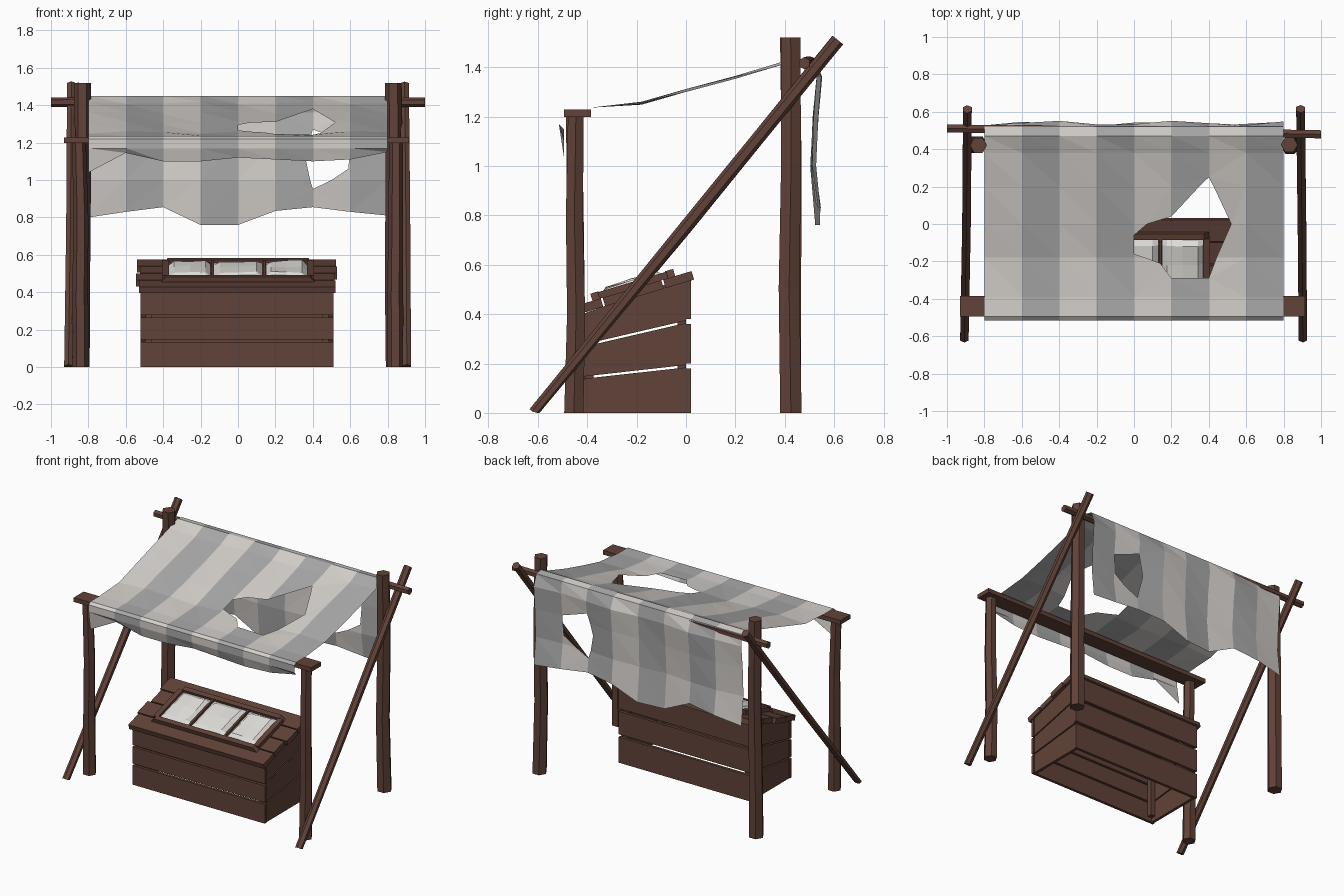
import bpy, bmesh, math, random
from mathutils import Vector, geometry

if "Cube" in bpy.data.objects:
    bpy.data.objects.remove(bpy.data.objects["Cube"])
random.seed(4)


def material(name, rgb):
    m = bpy.data.materials.new(name)
    m.diffuse_color = (*rgb, 1)
    m.use_nodes = True
    m.node_tree.nodes["Principled BSDF"].inputs["Base Color"].default_value = m.diffuse_color
    return m


WOOD = material("wood", (0.12, 0.055, 0.04))
LIGHT = material("cloth_light", (0.66, 0.63, 0.60))
DARK = material("cloth_grey", (0.40, 0.40, 0.40))
WHITE = material("cushion_white", (0.75, 0.74, 0.71))


def finish(name, bm, *mats):
    bmesh.ops.recalc_face_normals(bm, faces=bm.faces)
    me = bpy.data.meshes.new(name)
    bm.to_mesh(me)
    bm.free()
    ob = bpy.data.objects.new(name, me)
    for m in mats:
        me.materials.append(m)
    bpy.context.collection.objects.link(ob)
    return ob


def pole(name, a, b, r0, r1, rings=4, sides=6, wobble=0.006):
    """Rough hewn six-sided pole from a to b."""
    a, b = Vector(a), Vector(b)
    d = (b - a).normalized()
    u = d.cross(Vector((0, 1, 0)) if abs(d.y) < 0.5 else Vector((1, 0, 0))).normalized()
    v = d.cross(u)
    bm = bmesh.new()
    loops = []
    for i in range(rings):
        f = i / (rings - 1)
        c = a.lerp(b, f) + (u * random.uniform(-1, 1) + v * random.uniform(-1, 1)) * wobble
        r = r0 + (r1 - r0) * f
        loop = []
        for k in range(sides):
            t = 2 * math.pi * k / sides
            p = c + u * r * math.cos(t) + v * r * math.sin(t)
            p.z = max(p.z, 0)
            loop.append(bm.verts.new(p))
        loops.append(loop)
    for l0, l1 in zip(loops, loops[1:]):
        for k in range(sides):
            n = (k + 1) % sides
            bm.faces.new((l0[k], l0[n], l1[n], l1[k]))
    bm.faces.new(loops[0])
    bm.faces.new(loops[-1])
    return finish(name, bm, WOOD)


def prism(name, yz, x0, x1, inset=0.0):
    """Extrude a side profile across x; inset tapers the ends."""
    bm = bmesh.new()
    n = len(yz)
    l = [bm.verts.new((x0 + (inset if k > 1 else 0), y, z)) for k, (y, z) in enumerate(yz)]
    r = [bm.verts.new((x1 - (inset if k > 1 else 0), y, z)) for k, (y, z) in enumerate(yz)]
    for k in range(n):
        m = (k + 1) % n
        bm.faces.new((l[k], l[m], r[m], r[k]))
    bm.faces.new(l)
    bm.faces.new(r)
    return finish(name, bm, WOOD)


def rect(y0, y1, z0, z1):
    return [(y0, z0), (y1, z0), (y1, z1), (y0, z1)]


# Posts and diagonal braces on both sides
for s, side in ((-1, "left"), (1, "right")):
    pole(f"front_post_{side}", (s * 0.845, -0.45, 0), (s * 0.845, -0.45, 1.2), 0.045, 0.037)
    pole(f"back_post_{side}", (s * 0.84, 0.42, 0), (s * 0.835, 0.425, 1.52), 0.05, 0.045)
    pole(f"brace_{side}", (s * 0.905, -0.615, 0), (s * 0.89, 0.615, 1.51), 0.026, 0.027, 3, 6, 0.003)

# Beams carrying the cloth
pole("back_beam", (-1, 0.51, 1.418), (1, 0.48, 1.418), 0.025, 0.025, 3, 6, 0.002)
prism("front_beam", rect(-0.495, -0.385, 1.198, 1.228), -0.93, 0.915)

# Striped cloth: profile front hem to back hem, with ragged hems and torn holes
PROFILE = [(-0.495, 1.10), (-0.515, 1.17), (-0.515, 1.22), (-0.495, 1.236), (-0.39, 1.236),
           (-0.18, 1.255), (0.0, 1.305), (0.2, 1.36), (0.38, 1.412), (0.47, 1.45),
           (0.52, 1.44), (0.54, 1.36), (0.525, 1.2), (0.515, 1.0), (0.535, 0.82)]
FRONT_HEM = [1.04, 1.145, 1.10, 1.10, 1.12, 1.11, 1.10, 1.11, 1.15]
BACK_HEM = [0.80, 0.83, 0.855, 0.76, 0.76, 0.835, 0.855, 0.83, 0.81]
TOP_HOLE = [(0, -0.06), (0.07, 0), (0.2, 0.04), (0.4, 0.25), (0.52, 0), (0.4, -0.29),
            (0.2, -0.29), (0.14, -0.21), (0, -0.16)]
BACK_HOLE = [(0.4, 0.94), (0.59, 1.06), (0.6, 1.2), (0.4, 1.27), (0.36, 1.12)]
R, C = len(PROFILE), 9


def cloth_point(i, j):
    y, z = PROFILE[i]
    if i == 0:
        z = FRONT_HEM[j]
    elif i == R - 1:
        z = BACK_HEM[j]
    if 4 < i < 9:
        z += 0.007 * math.sin(j * 2.1 + i)
    elif i > 10:
        y += 0.012 * math.sin(j * 1.9 + i * 0.4)
    return Vector((-0.8 + 0.2 * j, y, z))


def cloth_at(c, t):
    j, i = min(int(c), C - 2), min(int(t), R - 2)
    f, g = c - j, t - i
    lo = cloth_point(i, j).lerp(cloth_point(i, j + 1), f)
    hi = cloth_point(i + 1, j).lerp(cloth_point(i + 1, j + 1), f)
    return lo.lerp(hi, g)


def row_of(value, axis, first, last):
    for i in range(first, last):
        a, b = PROFILE[i][axis], PROFILE[i + 1][axis]
        if min(a, b) <= value <= max(a, b):
            return i + (value - a) / (b - a)


def inside(p, poly):
    hit = False
    for a, b in zip(poly, poly[1:] + poly[:1]):
        if (a.y > p.y) != (b.y > p.y) and p.x < a.x + (b.x - a.x) * (p.y - a.y) / (b.y - a.y):
            hit = not hit
    return hit


holes = [[Vector(((x + 0.8) / 0.2, row_of(y, 0, 3, 9))) for x, y in TOP_HOLE],
         [Vector(((x + 0.8) / 0.2, row_of(z, 1, 10, R - 1))) for x, z in BACK_HOLE]]
pts = [Vector((j, i)) for i in range(R) for j in range(C)]
edges = [(i * C + j, i * C + j + 1) for i in range(R) for j in range(C - 1)]
edges += [(i * C + j, i * C + C + j) for i in range(R - 1) for j in range(C)]
for h in holes:
    n = len(pts)
    edges += [(n + k, n + (k + 1) % len(h)) for k in range(len(h))]
    pts += h
vs, _, fs, *_ = geometry.delaunay_2d_cdt(pts, edges, [], 0, 1e-5)
bm = bmesh.new()
bv = [bm.verts.new(cloth_at(v.x, v.y)) for v in vs]
for f in fs:
    mid = sum((vs[k] for k in f), Vector((0, 0))) / len(f)
    if not any(inside(mid, h) for h in holes):
        bm.faces.new([bv[k] for k in f]).material_index = int(mid.x) % 2
bmesh.ops.delete(bm, geom=[v for v in bm.verts if not v.link_faces], context="VERTS")
finish("striped_cloth", bm, LIGHT, DARK)

# Crate: three rows of boards, rising towards the back, open underneath
FY, BY = -0.43, 0.02
for k, (f0, f1, b0, b1) in enumerate([(0, 0.135, 0, 0.18), (0.148, 0.265, 0.2, 0.36),
                                      (0.278, 0.40, 0.38, 0.545)]):
    prism(f"crate_front_board_{k}", rect(FY, FY + 0.02, f0, f1), -0.52, 0.51)
    prism(f"crate_back_board_{k}", rect(BY - 0.02, BY, b0, b1), -0.52, 0.51)
    side = [(FY + 0.02, f0), (BY - 0.02, b0 - 0.006 * (k > 0)),
            (BY - 0.02, b1 + 0.004), (FY + 0.02, f1 + 0.004)]
    prism(f"crate_left_board_{k}", side, -0.515, -0.495)
    prism(f"crate_right_board_{k}", side, 0.485, 0.505)
for x in (-0.495, 0.45):
    prism("crate_front_batten", rect(FY + 0.02, FY + 0.055, 0.03, 0.40), x, x + 0.035)
    prism("crate_back_batten", rect(BY - 0.055, BY - 0.02, 0.03, 0.53), x, x + 0.035)

# Sloping lid: planks with uneven ends. Local (along slope, height) -> (y, z)
SL = math.atan(0.3)


def slope(u, h):
    return (-0.45 + u * math.cos(SL) - h * math.sin(SL), 0.395 + u * math.sin(SL) + h * math.cos(SL))


def slab(u0, u1, h0, h1):
    return [slope(u0, h0), slope(u1, h0), slope(u1, h1), slope(u0, h1)]


ENDS = [(-0.53, 0.52), (-0.545, 0.515), (-0.525, 0.53), (-0.54, 0.525)]
for k, (x0, x1) in enumerate(ENDS):
    prism(f"lid_plank_{k}", slab(k * 0.128, k * 0.128 + 0.12, 0, 0.036), x0, x1)

# Tray frame and dividers on the lid
U0, U1, H = 0.085, 0.435, 0.036
prism("tray_front_rail", slab(U0, U0 + 0.035, H, H + 0.03), -0.41, 0.41, 0.025)
prism("tray_back_rail", slab(U1 - 0.035, U1, H, H + 0.03), -0.40, 0.40, 0.025)
for name, x, w in (("left", -0.405, 0.035), ("right", 0.37, 0.035),
                   ("divider_a", -0.143, 0.014), ("divider_b", 0.133, 0.014)):
    prism(f"tray_rail_{name}", slab(U0 + 0.03, U1 - 0.03, H, H + 0.027), x, x + w)

# Lumpy cushions in the tray
for n, (x0, x1) in enumerate([(-0.368, -0.146), (-0.127, 0.131), (0.149, 0.368)]):
    bm = bmesh.new()
    N = 5
    g = []
    for i in range(N):
        for j in range(N):
            edge = i in (0, N - 1) or j in (0, N - 1)
            h = H + (0.012 if edge else 0.034 + random.uniform(-0.006, 0.008))
            fx = (0, 0.12, 0.5, 0.88, 1)[j]
            u = U0 + 0.035 + (U1 - U0 - 0.07) * (0, 0.12, 0.5, 0.88, 1)[i]
            y, z = slope(u, h)
            g.append(bm.verts.new((x0 + (x1 - x0) * fx, y, z)))
    for i in range(N - 1):
        for j in range(N - 1):
            k = i * N + j
            bm.faces.new((g[k], g[k + 1], g[k + N + 1], g[k + N]))
    finish(f"cushion_{n}", bm, WHITE)
